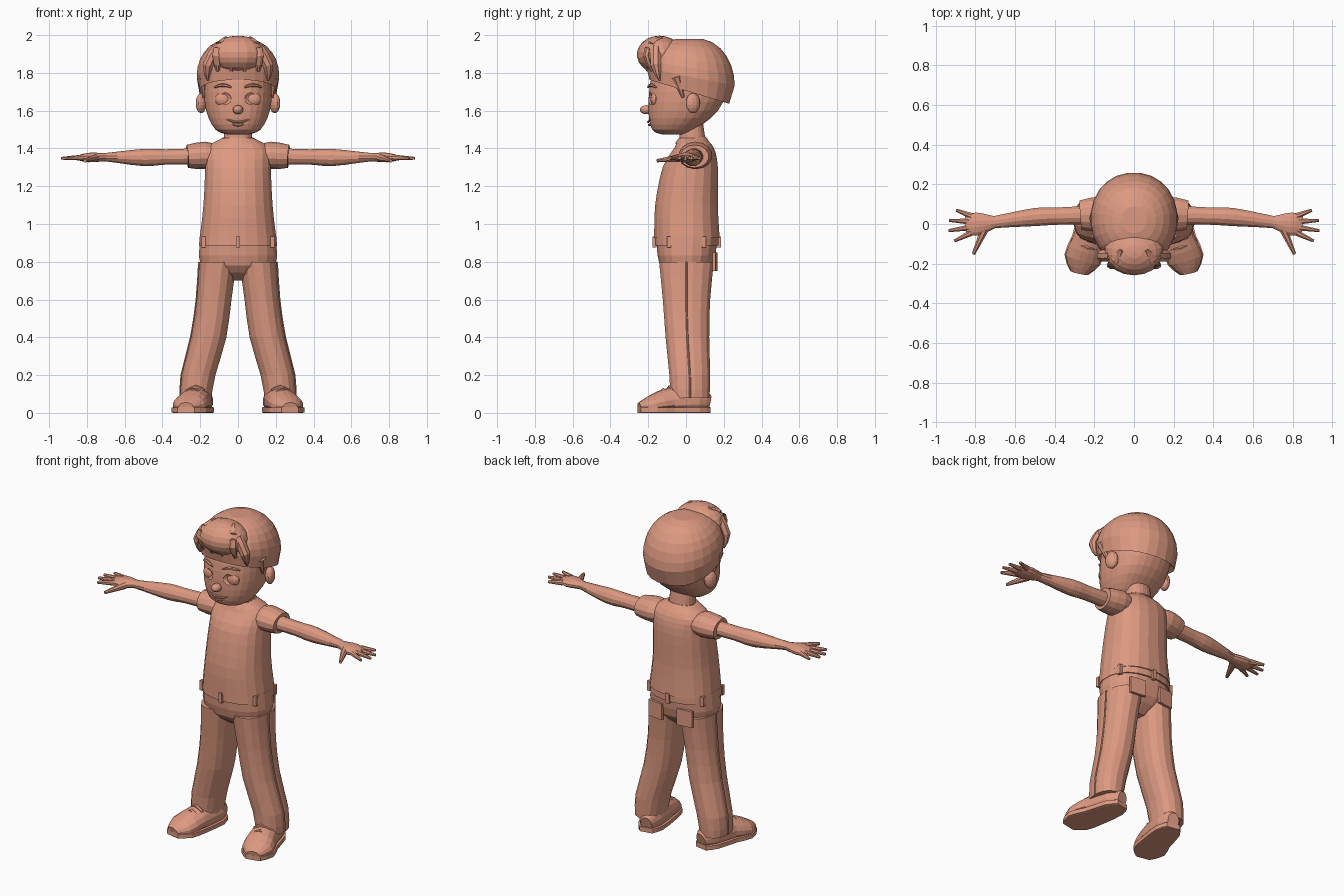
import bpy
import bmesh
import math
from mathutils import Vector, Matrix

default = bpy.data.objects.get("Cube")
if default:
    bpy.data.objects.remove(default)

CLAY = (0.72, 0.32, 0.22, 1)
clay = bpy.data.materials.new("terracotta clay")
clay.diffuse_color = CLAY
clay.use_nodes = True
clay.node_tree.nodes["Principled BSDF"].inputs["Base Color"].default_value = CLAY


def finish(name, bm):
    """Turn a bmesh into a named clay object."""
    bmesh.ops.recalc_face_normals(bm, faces=bm.faces[:])
    mesh = bpy.data.meshes.new(name)
    bm.to_mesh(mesh)
    bm.free()
    mesh.materials.append(clay)
    obj = bpy.data.objects.new(name, mesh)
    bpy.context.collection.objects.link(obj)
    return obj


def refine(rows, steps):
    """Insert rows along a smooth spline through the given key rows."""
    result = []
    last = len(rows) - 1
    for i in range(last):
        before, start, end, after = (Vector(rows[min(max(k, 0), last)]) for k in range(i - 1, i + 3))
        for step in range(steps):
            t = step / steps
            leave = (end - before) / 2
            arrive = (after - start) / 2
            bend = (start - end) * 2 + leave + arrive
            result.append(start + leave * t + (end * 3 - start * 3 - leave * 2 - arrive) * t**2 + bend * t**3)
    return result + [Vector(rows[last])]


def skin_rings(name, rings):
    """Bridge a list of point rings and cap both ends."""
    bm = bmesh.new()
    loops = [[bm.verts.new(point) for point in ring] for ring in rings]
    for lower, upper in zip(loops, loops[1:]):
        for i in range(len(lower)):
            bm.faces.new((lower[i - 1], lower[i], upper[i], upper[i - 1]))
    bm.faces.new(loops[0])
    bm.faces.new(loops[-1])
    return finish(name, bm)


def level(z, left, right, front, back, tilt=0, sides=20, power=2.3):
    """Rounded horizontal ring filling the given bounds."""
    ring = []
    for i in range(sides):
        angle = math.tau * (i + 0.5) / sides
        c, s = math.cos(angle), math.sin(angle)
        x = (right - left) / 2 * math.copysign(abs(c) ** (2 / power), c)
        y = (back - front) / 2 * math.copysign(abs(s) ** (2 / power), s)
        ring.append(((left + right) / 2 + x, (front + back) / 2 + y, z + tilt * y))
    return ring


def body(name, rows, steps=3, sides=20):
    """Symmetric loft; each row is height, half width, front, back."""
    rows = refine(rows, steps)
    return skin_rings(name, [level(z, -w, w, front, back, 0, sides) for z, w, front, back in rows])


def tube(name, rows, side=1, sides=10, steps=2, low=-9, high=9):
    """Loft along a path; each row is x, y, z, half width, half height."""
    rows = refine(rows, steps)
    path = [Vector((side * row[0], row[1], row[2])) for row in rows]
    rings = []
    for i, point in enumerate(path):
        along = (path[min(i + 1, len(path) - 1)] - path[max(i - 1, 0)]).normalized()
        reference = Vector((0, 0, 1)) if abs(along.z) < 0.8 else Vector((0, 1, 0))
        across = along.cross(reference).normalized()
        upward = across.cross(along)
        ring = []
        for k in range(sides):
            angle = math.tau * (k + 0.5) / sides
            corner = point + across * rows[i][3] * math.cos(angle) + upward * rows[i][4] * math.sin(angle)
            corner.z = min(max(corner.z, low), high)
            ring.append(corner)
        rings.append(ring)
    return skin_rings(name, rings)


def limb(name, start, end, thick, thin, side=1):
    """Straight taper between two points."""
    return tube(name, [(*start, thick, thick), (*end, thin, thin)], side, sides=8)


def face_line(name, x, y, z, reach, rise, thick):
    """Thin curved strip wrapped around the front of the face."""
    rows = []
    for t in (-1, -0.5, 0, 0.5, 1):
        px = x + t * reach
        width = thick * (1 - t * t / 2)
        rows.append((px, y + 3 * px * px, z + rise * t * t, width, width))
    return tube(name, rows, sides=6)


def ball(name, place, size, turn=0, segments=16):
    bm = bmesh.new()
    bmesh.ops.create_uvsphere(bm, u_segments=segments, v_segments=segments // 2 + 2, radius=1)
    move = Matrix.Translation(place) @ Matrix.Rotation(turn, 4, "Z") @ Matrix.Diagonal((*size, 1))
    bmesh.ops.transform(bm, matrix=move, verts=bm.verts)
    return finish(name, bm)


def block(name, place, size, turn=0):
    bm = bmesh.new()
    bmesh.ops.create_cube(bm, size=1)
    move = Matrix.Translation(place) @ Matrix.Rotation(turn, 4, "Z") @ Matrix.Diagonal((*size, 1))
    bmesh.ops.transform(bm, matrix=move, verts=bm.verts)
    return finish(name, bm)


# Head, neck, nose and mouth
head = body("head", [(1.475, .06, -.13, 0), (1.5, .12, -.18, .05), (1.6, .17, -.2, .17),
                     (1.75, .18, -.19, .23), (1.88, .15, -.15, .18)], sides=28)
body("neck", [(1.4, .08, -.04, .11), (1.54, .07, -.03, .09)])
ball("nose", (0, -.21, 1.605), (.028, .034, .024), segments=12)
face_line("mouth", 0, -.2, 1.54, .06, .015, .006)
face_line("lower_lip", 0, -.193, 1.525, .03, .005, .008)

# Hair: a dome whose lower edge slopes down to the nape
dome = [level(1.735, -.17, .17, -.16, .2, -.3, 24), level(1.7, -.205, .205, -.195, .23, -.3, 24)]
for step in range(7):
    lift = math.radians(step * 13)
    spread = math.cos(lift) ** 0.8
    dome.append(level(1.78 + .205 * math.sin(lift), -.22 * spread, .22 * spread,
                      .02 - .23 * spread, .02 + .24 * spread, -.2 * (1 - step / 6), 24, 2.1))
skin_rings("hair", dome)

# Swept front lock with raised strands
ball("front_lock", (0, -.14, 1.897), (.15, .12, .1), segments=18)
for k in range(4):
    x = (k - 1.5) * .06
    inset = abs(x) * .35
    tube("lock_strand_%d" % (k + 1), [(x * .7, -.13, 1.985, .01, .01), (x, -.215 + inset, 1.95, .03, .02),
                                      (x * 1.2, -.24 + inset, 1.89, .03, .02),
                                      (x * 1.2, -.21 + inset, 1.81, .01, .01)], sides=8)

# Shirt and collar
body("shirt", [(.925, .205, -.17, .18), (1.1, .185, -.165, .17), (1.3, .175, -.125, .17),
               (1.4, .17, -.065, .15), (1.455, .085, -.04, .105)])
skin_rings("collar", [level(1.435 + k * .01, -.1 + k * .008, .1 - k * .008, -.06 + k * .008, .12 - k * .008, .1)
                      for k in range(3)])

# Trouser seat, waistband and belt loops
body("trouser_seat", [(.7, .07, -.05, .06), (.78, .2, -.14, .145), (.94, .2, -.16, .168)])
body("waistband", [(.885, .209, -.167, .173), (.935, .205, -.166, .173)], steps=1)
for k, (x, y, z) in enumerate(level(.905, -.208, .208, -.167, .173, sides=18)[1::3]):
    block("belt_loop_%d" % (k + 1), (x, y, z), (.022, .022, .06))

for side, label in ((1, "left_"), (-1, "right_")):
    # Eye sunk in a socket, with a brow above
    cutter = ball(label + "socket_cutter", (side * .08, -.208, 1.665), (.048, .034, .042))
    cutter.hide_render = True
    cutter.hide_viewport = True
    socket = head.modifiers.new(label + "socket", "BOOLEAN")
    socket.operation = "DIFFERENCE"
    socket.object = cutter
    ball(label + "eye", (side * .08, -.162, 1.66), (.042, .026, .038))
    face_line(label + "brow", side * .08, -.205, 1.735, .045, -.012, .009)

    # Ear, side lock and sideburn
    ball(label + "ear", (side * .195, .037, 1.64), (.028, .04, .053), side * .35, 14)
    tube(label + "side_lock", [(.11, -.16, 1.93, .03, .03), (.16, -.16, 1.84, .03, .03),
                               (.16, -.14, 1.76, .006, .006)], side, sides=8)
    limb(label + "sideburn", (.19, -.05, 1.78), (.18, -.015, 1.67), .03, .008, side)

    # Sleeve and arm
    tube(label + "sleeve", [(.12, .05, 1.365, .08, .055), (.17, .05, 1.363, .09, .073),
                            (.268, .045, 1.358, .076, .061), (.25, .045, 1.358, .05, .04)],
         side, sides=14)
    tube(label + "arm", [(.2, .045, 1.358, .05, .045), (.38, .04, 1.355, .045, .042),
                         (.5, .035, 1.352, .047, .047), (.7, .01, 1.354, .032, .023),
                         (.75, 0, 1.354, .036, .024)], side, sides=12, steps=3)

    # Hand: palm, a fan of fingers and the thumb
    tube(label + "palm", [(.7, .01, 1.354, .03, .022), (.79, 0, 1.352, .06, .026),
                          (.85, -.005, 1.35, .045, .012)], side, sides=12, steps=3)
    for k, finger in enumerate(("little", "ring", "middle", "index")):
        reach = .938 - .016 * (k - 1.6) ** 2
        limb(label + finger + "_finger", (.82, .04 - k * .028, 1.352),
             (reach, .07 - k * .052, 1.348), .017, .008, side)
    limb(label + "thumb", (.755, -.03, 1.35), (.81, -.152, 1.335), .022, .009, side)

    # Trouser leg, flaring outward to the hem
    leg = refine([(.8, .005, .207, -.145, .15), (.6, .033, .22, -.125, .13), (.4, .06, .25, -.11, .125),
                  (.2, .118, .3, -.09, .13), (.08, .14, .305, -.085, .126)], 2)
    skin_rings(label + "trouser_leg", [level(z, *sorted((side * inner, side * outer)), front, back, sides=16)
                                       for z, inner, outer, front, back in leg])
    tube(label + "side_seam", [(outer, (front + back) / 2, z, .005, .005)
                               for z, inner, outer, front, back in leg], side, sides=6, steps=1)
    block(label + "back_pocket", (side * .1, .153, .8), (.1, .016, .1), side * -.12)

    # Shoe, flat sole and laces
    shoe = [(.188, .122, .05, .035, .045), (.2, .06, .06, .07, .08), (.228, -.08, .055, .082, .08),
            (.26, -.18, .04, .09, .055), (.276, -.248, .03, .04, .025)]
    tube(label + "shoe", shoe, side, sides=16, low=.02)
    tube(label + "sole", [(x, y, .015, width + .006, .08) for x, y, z, width, height in shoe],
         side, sides=20, low=0, high=.03)
    for k in range(2):
        x, y, z = .224 + k * .012, -.085 - k * .035, .138 - k * .016
        tube(label + "lace_%d" % (k + 1), [(x - .045, y - .01, z - .02, .009, .008), (x, y, z, .01, .01),
                                           (x + .045, y + .015, z - .02, .009, .008)], side, sides=6)
